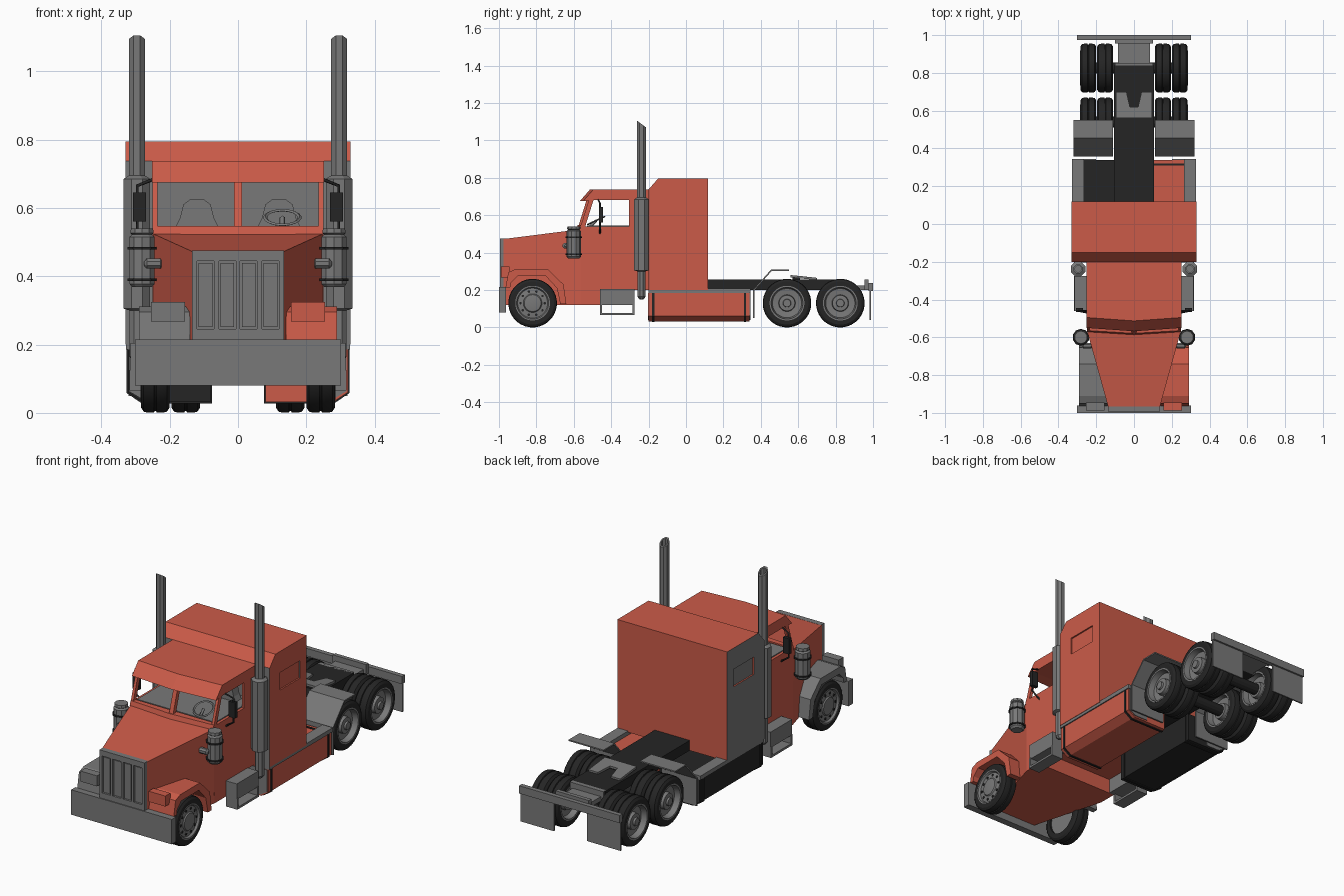
import bpy, bmesh, math
from mathutils import Vector

if "Cube" in bpy.data.objects:
    bpy.data.objects.remove(bpy.data.objects["Cube"])


def material(name, rgb):
    m = bpy.data.materials.new(name)
    m.diffuse_color = (*rgb, 1)
    m.use_nodes = True
    m.node_tree.nodes["Principled BSDF"].inputs["Base Color"].default_value = m.diffuse_color
    return m


RED = material("red paint", (0.60, 0.105, 0.066))
GREY = material("grey metal", (0.19, 0.19, 0.19))
BLACK = material("black rubber", (0.018, 0.018, 0.018))


def mesh(name, verts, faces, mat):
    me = bpy.data.meshes.new(name)
    me.from_pydata(verts, [], faces)
    bm = bmesh.new()
    bm.from_mesh(me)
    bmesh.ops.recalc_face_normals(bm, faces=bm.faces)
    bm.to_mesh(me)
    bm.free()
    me.materials.append(mat)
    ob = bpy.data.objects.new(name, me)
    bpy.context.collection.objects.link(ob)
    return ob


def loft(name, sections, mat):
    """Skin a row of equal-length loops and cap both ends."""
    n = len(sections[0])
    faces = [tuple(range(n)), tuple(range(n * (len(sections) - 1), n * len(sections)))]
    for k in range(len(sections) - 1):
        for i in range(n):
            j = (i + 1) % n
            faces.append((k * n + i, k * n + j, k * n + n + j, k * n + n + i))
    return mesh(name, [v for s in sections for v in s], faces, mat)


def prism(name, pts, x0, x1, mat):
    """Extrude a (y, z) profile along x."""
    return loft(name, [[(x, y, z) for y, z in pts] for x in (x0, x1)], mat)


def box(name, x0, x1, y0, y1, z0, z1, mat):
    return prism(name, [(y0, z0), (y1, z0), (y1, z1), (y0, z1)], x0, x1, mat)


def lathe(name, prof, centre, axis, n, mat, smooth=False, closed=False):
    """Revolve (radius, along) points round the x or z axis."""
    secs = []
    for r, h in prof:
        ring = []
        for i in range(n):
            a = 2 * math.pi * (i + 0.5) / n
            c, s = r * math.cos(a), r * math.sin(a)
            ring.append(Vector(centre) + Vector((h, c, s) if axis == 'x' else (c, s, h)))
        secs.append(ring)
    if closed:
        m = len(prof)
        faces = [(k * n + i, k * n + (i + 1) % n, (k + 1) % m * n + (i + 1) % n, (k + 1) % m * n + i)
                 for k in range(m) for i in range(n)]
        ob = mesh(name, [v for s in secs for v in s], faces, mat)
    else:
        ob = loft(name, secs, mat)
    if smooth:
        bpy.ops.object.select_all(action='DESELECT')
        ob.select_set(True)
        bpy.context.view_layer.objects.active = ob
        bpy.ops.object.shade_smooth_by_angle(angle=math.radians(30))
    return ob


def tube(name, pts, r, mat):
    cu = bpy.data.curves.new(name, 'CURVE')
    cu.dimensions = '3D'
    cu.bevel_depth = r
    cu.bevel_resolution = 0
    cu.use_fill_caps = True
    sp = cu.splines.new('POLY')
    sp.points.add(len(pts) - 1)
    for p, q in zip(sp.points, pts):
        p.co = (*q, 1)
    cu.materials.append(mat)
    bpy.context.collection.objects.link(bpy.data.objects.new(name, cu))


# Hood and lower cab
loft("hood", [[(-w, y, .12), (w, y, .12), (w, y, t), (-w, y, t)]
              for y, w, t in ((-.975, .135, .473), (-.56, .25, .525))], RED)
prism("cab_lower", [(-.56, .12), (-.46, .12), (-.46, .2), (-.2, .2), (-.2, .54), (-.555, .54), (-.565, .525)],
      -.25, .25, RED)
box("cab_floor", -.235, .235, -.53, -.2, .538, .545, GREY)

# Roof with a slightly pointed visor
loft("cab_roof", [[(x, -.55 - d, .675), (x, -.495 - d, .738), (x, -.2, .738), (x, -.2, .68), (x, -.5, .68)]
                  for x, d in ((-.252, 0), (0, .018), (.252, 0))], RED)


def post(name, x0, x1, d):
    prism(name, [(-.57 - d, .52), (-.545 - d, .52), (-.495 - d, .68), (-.52 - d, .68)], x0, x1, RED)


post("windshield_divider", -.012, .012, .012)
loft("windshield_sill", [[(x, -.572 - d, .52), (x, -.564 - d, .547), (x, -.54, .547), (x, -.54, .52)]
                         for x, d in ((-.25, 0), (0, .015), (.25, 0))], RED)

# Sleeper with recessed side windows
sleeper = prism("sleeper", [(-.2, .2), (.118, .2), (.118, .795), (-.15, .795), (-.2, .738)], -.33, .33, RED)
for s in (1, -1):
    cutter = box("window_cutter", s * .322, s * .35, -.11, .062, .585, .68, RED)
    cutter.hide_render = True
    mod = sleeper.modifiers.new("window", 'BOOLEAN')
    mod.object = cutter
    mod.solver = 'EXACT'
    bpy.context.view_layer.objects.active = sleeper
    bpy.ops.object.modifier_apply(modifier=mod.name)
    bpy.data.objects.remove(cutter)
sleeper.data.materials.clear()
sleeper.data.materials.append(RED)
sleeper.data.materials.append(GREY)
for p in sleeper.data.polygons:
    p.material_index = int(p.normal.x < -.5 or p.normal.y < -.95)

# Grille with four slots, and bumper
box("grille_back", -.135, .135, -.984, -.965, .215, .475, GREY)
for i, (a, b) in enumerate(((-.135, -.12), (-.07, -.056), (-.006, .006), (.056, .07), (.12, .135))):
    box(f"grille_bar_{i}", a, b, -.995, -.98, .215, .475, GREY)
for a, b in ((.215, .245), (.445, .475)):
    box("grille_rail", -.135, .135, -.995, -.98, a, b, GREY)
for x in (-.095, -.031, .031, .095):
    box("grille_panel", x - .02, x + .02, -.989, -.98, .251, .439, GREY)
box("bumper", -.302, .302, -1, -.962, .08, .215, GREY)

# Frame, fifth wheel plate, rear crossmember
box("frame", -.105, .105, .1, .84, .2, .255, BLACK)
loft("fifth_wheel", [[(x, y, z - .012 * k) for x, y, z in
                      ((-.095, .56, .28), (.095, .56, .28), (.095, .7, .265), (.04, .7, .265), (.022, .62, .274),
                       (-.022, .62, .274), (-.04, .7, .265), (-.095, .7, .265))] for k in (0, 1)], GREY)
box("fifth_wheel_mount", -.07, .07, .57, .61, .25, .27, BLACK)
box("rear_plate", -.085, .085, .84, .96, .2, .225, GREY)
for y in (.83, .955):
    box("rear_crossmember", -.1, .1, y, y + .022, .2, .255, GREY)
box("flap_bar", -.302, .302, .975, 1, .195, .237, GREY)
for y in (.54, .825):
    lathe("axle", [(.03, -.2), (.03, .2)], (0, y, .13), 'x', 12, BLACK)


def wheel(name, x, y, s, dish):
    """Tyre centred at x; s is the outward direction, dish the hub profile."""
    c = (x, y, .13)
    h = .042
    lathe(name + "_tyre", [(.09, -h), (.115, -h), (.127, -h + .008), (.13, -h + .02), (.13, -.004), (.125, -.002),
                           (.125, .002), (.13, .004), (.13, h - .02), (.127, h - .008), (.115, h), (.09, h)],
          c, 'x', 32, BLACK, True, True)
    lathe(name + "_rim", [(.093, -h * .75 * s)] + [(r, a * s) for r, a in dish], c, 'x', 32, GREY, True)


FLAT = [(.093, .043), (.086, .043), (.08, .032), (.05, .036), (.045, .042), (.025, .045)]
DEEP = [(.093, .043), (.085, .043), (.078, .012), (.045, .008), (.042, .03), (.022, .032), (.02, .042)]

for s in (1, -1):
    side = "right" if s > 0 else "left"
    paint = RED if s > 0 else GREY
    tank_paint = RED if s > 0 else BLACK

    # Cab side: pillar, door frame behind the window
    post(side + "_pillar", s * .235, s * .25, 0)
    box(side + "_rear_pillar", s * .238, s * .25, -.305, -.2, .535, .685, RED)

    # Fender and headlight
    prism(side + "_fender", [(-.965, .213), (-.95, .295), (-.91, .312), (-.74, .312), (-.655, .23), (-.64, .125),
                             (-.672, .125), (-.69, .21), (-.75, .275), (-.9, .275), (-.935, .24), (-.94, .213)],
          s * .14, s * .29, paint)
    box(side + "_headlight", s * .155, s * .255, -.988, -.945, .268, .325, paint)

    # Wheels
    wheel(side + "_front_wheel", s * .242, -.82, s, FLAT)
    for i in range(10):
        a = i * math.pi / 5
        lathe(side + "_rim_hole", [(.007, .03), (.007, .037)] if s > 0 else [(.007, -.03), (.007, -.037)],
              (s * .242, -.82 + .065 * math.cos(a), .13 + .065 * math.sin(a)), 'x', 8, BLACK)
    for y in (.54, .825):
        wheel(side + "_outer_wheel", s * .242, y, s, DEEP)
        wheel(side + "_inner_wheel", s * .153, y, -s, DEEP)

    # Exhaust stack with slanted top
    stack = lathe(side + "_stack", [(.012, .15), (.024, .165), (.024, .3), (.042, .305), (.042, .685), (.025, .695),
                                    (.025, 1.088), (.018, 1.088), (.018, 1.0)], (s * .296, -.238, 0), 'z', 8, GREY)
    for v in stack.data.vertices:
        if v.co.z > 1.05:
            v.co.z -= (v.co.y + .238) * .75

    # Air cleaner with bands and inlet
    ac = (s * .281, -.6, 0)
    lathe(side + "_air_cleaner", [(.03, .368), (.039, .378), (.039, .515), (.03, .522), (.036, .526), (.034, .54)],
          ac, 'z', 10, GREY)
    for z in (.39, .482):
        lathe(side + "_cleaner_band", [(.045, z - .004), (.045, z + .004)], ac, 'z', 10, BLACK)
    lathe(side + "_cleaner_inlet", [(.006, -.028), (.016, -.02), (.016, .02), (.006, .028)],
          (s * .247, -.645, .437), 'x', 8, GREY)

    # Mirror
    box(side + "_mirror", s * .27, s * .308, -.465, -.445, .56, .645, BLACK)
    tube(side + "_mirror_arm", [(s * .245, -.47, .685), (s * .295, -.46, .665), (s * .295, -.46, .535),
                                (s * .245, -.46, .5)], .005, BLACK)

    # Cab step with hanging loop
    box(side + "_step", s * .22, s * .315, -.46, -.275, .12, .205, GREY)
    box(side + "_step_tread", s * .25, s * .318, -.46, -.275, .066, .078, GREY)
    for y in (-.46, -.287):
        box(side + "_step_hanger", s * .25, s * .318, y, y + .012, .066, .125, GREY)

    # Fuel tank, step on top, straps
    def section(y, g=0):
        return [(s * x, y, z) for x, z in ((.08 - g, .032 - g), (.28 + g * .5, .032 - g), (.322 + g, .06 - g * .5),
                                           (.322 + g, .185 + g), (.08 - g, .185 + g))]
    loft(side + "_tank", [section(-.2), section(.34)], tank_paint)
    for y in (-.203, .34):
        loft(side + "_tank_end", [[(s * .2, y + d, .04), (s * .278, y + d, .04), (s * .317, y + d, .063),
                                   (s * .317, y + d, .183), (s * .2, y + d, .183)] for d in (0, .004)], GREY)
    box(side + "_tank_step", s * .265, s * .328, -.2, .345, .185, .207, GREY)
    for y in (-.175, .315):
        loft(side + "_tank_strap", [section(y - .006, .004), section(y + .006, .004)], BLACK)

    # Quarter fender and mud flap
    prism(side + "_quarter_fender", [(.358, .05), (.358, .2), (.455, .31), (.55, .31), (.55, .303), (.459, .303),
                                     (.366, .198), (.366, .05)], s * .11, s * .32, GREY)
    box(side + "_mud_flap", s * .1, s * .3, .982, .99, .04, .2, GREY)

    # Seat back
    loft(side + "_seat", [[(s * .12 + x, y, z) for x, z in
                           ((-.065, .54), (-.05, .57), (-.04, .61), (-.02, .625), (.02, .625), (.04, .61),
                            (.05, .57), (.065, .54))] for y in (-.28, -.23)], GREY)

# Steering wheel on the driver's side
wheel_rim = lathe("steering_wheel", [(.05, -.004), (.056, 0), (.05, .004), (.044, 0)], (0, 0, 0), 'z', 20, GREY,
                  True, True)
wheel_rim.location = (.13, -.48, .572)
wheel_rim.rotation_euler = (math.radians(25), 0, 0)
tube("steering_column", [(.13, -.48, .572), (.13, -.52, .53)], .008, GREY)
